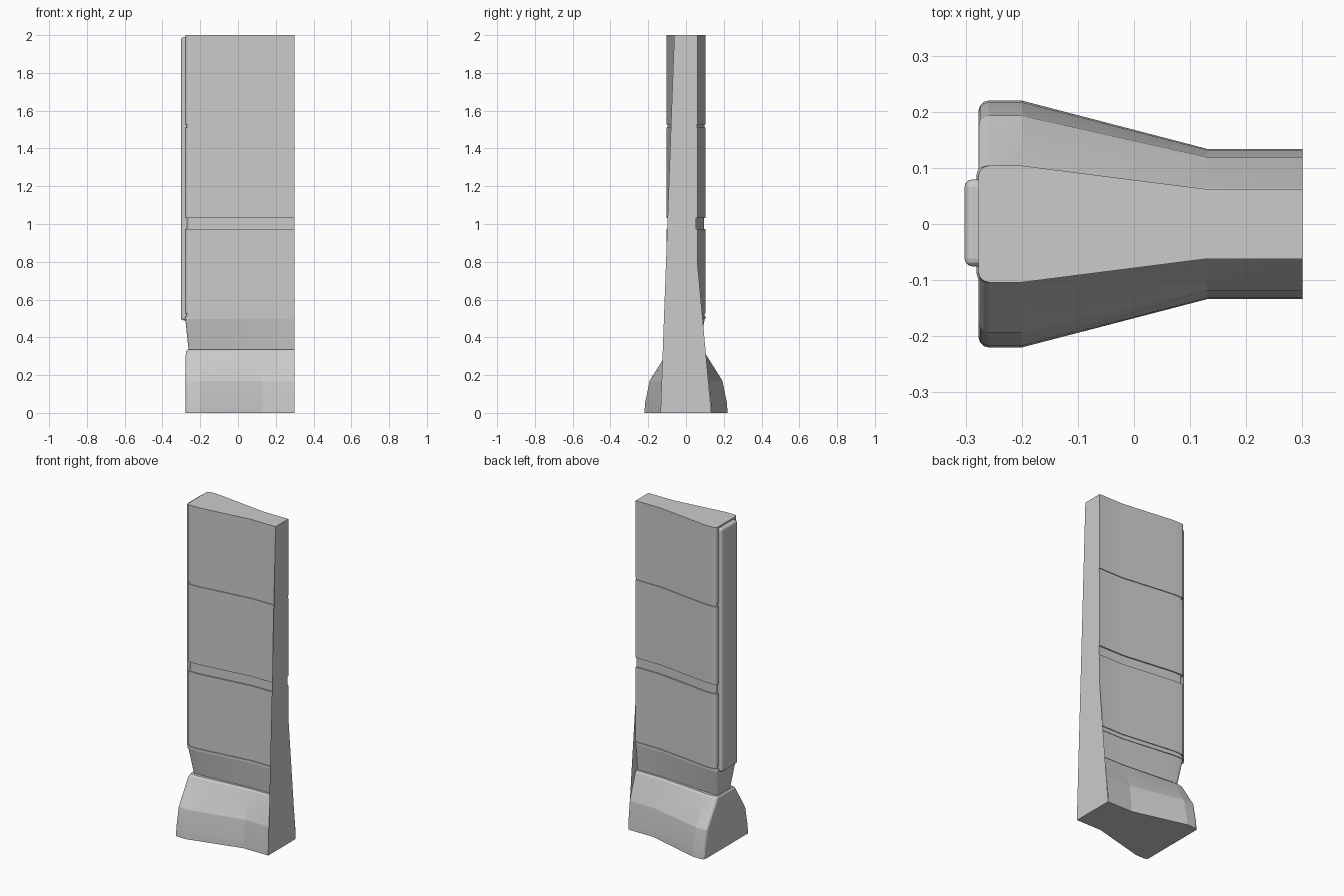
import bpy, bmesh, math

if "Cube" in bpy.data.objects:
    bpy.data.objects.remove(bpy.data.objects["Cube"])

RIGHT, KINK, SHOULDER = 0.30, 0.13, -0.20
R = 0.018  # rounding of the two wide-end corners


def section(z, wide, narrow, end=-0.277, inset=0.0):
    """Tapering outline at height z, open at the flat right end."""
    wide, narrow, end = wide - inset, narrow - inset, end + inset
    back = [(RIGHT, narrow), (KINK, narrow), (SHOULDER, wide)]
    for i in range(4):
        a = math.radians(90 + 30 * i)
        back.append((end + R + R * math.cos(a), wide - R + R * math.sin(a)))
    return [(x, y, z) for x, y in back] + [(x, -y, z) for x, y in reversed(back)]


def finish(name, bm):
    mesh = bpy.data.meshes.new(name)
    bm.to_mesh(mesh)
    bm.free()
    ob = bpy.data.objects.new(name, mesh)
    bpy.context.collection.objects.link(ob)
    bpy.ops.object.select_all(action='DESELECT')
    ob.select_set(True)
    bpy.context.view_layer.objects.active = ob
    bpy.ops.object.shade_smooth_by_angle(angle=math.radians(8))
    return ob


def loft(name, rings, cap_bottom=False, cap_top=False):
    bm = bmesh.new()
    loops = [[bm.verts.new(p) for p in ring] for ring in rings]
    for lo, hi in zip(loops, loops[1:]):
        for i in range(len(lo) - 1):
            bm.faces.new((lo[i], lo[i + 1], hi[i + 1], hi[i]))
    if cap_bottom:
        bm.faces.new(loops[0][::-1])
    if cap_top:
        bm.faces.new(loops[-1])
    return finish(name, bm)


WIDE, NARROW = 0.104, 0.062
neck_base = section(0.335, 0.068, 0.042, -0.262)

# flared foot, closed below, its rounded top ledge running in to the neck
loft("foot", [section(0, 0.22, 0.134), section(0.05, 0.217, 0.132),
              section(0.17, 0.193, 0.119), section(0.305, 0.108, 0.071),
              section(0.325, 0.096, 0.063, -0.275),
              section(0.335, 0.085, 0.055, -0.268), neck_base], cap_bottom=True)

# neck widening up to the underside of the wall
wall_base = section(0.497, WIDE, NARROW, -0.281)
loft("neck", [neck_base, section(0.497, 0.099, 0.059, -0.279), wall_base])

# upper wall with recessed horizontal joints
JOINTS = [(0.512, 0.525, 0.005), (0.974, 1.032, 0.008), (1.512, 1.527, 0.005)]
rings = [wall_base]
for low, high, depth in JOINTS:
    rings += [section(low, WIDE, NARROW),
              section(low, WIDE, NARROW, inset=depth),
              section(high, WIDE, NARROW, inset=depth),
              section(high, WIDE, NARROW)]
rings.append(section(2.0, WIDE, NARROW))
loft("wall", rings, cap_top=True)

# flat closing face on the right, wider than the wall towards the ground
bm = bmesh.new()
outline = [(-0.135, 0), (0.134, 0), (NARROW, 0.78)]
for low, high, depth in JOINTS[1:]:
    outline += [(NARROW, low), (NARROW - depth, low),
                (NARROW - depth, high), (NARROW, high)]
outline += [(NARROW, 2.0), (-NARROW, 2.0)]
bm.faces.new([bm.verts.new((RIGHT, y, z)) for y, z in outline])
finish("end_face", bm)

# rounded trim strip on the wide end
bm = bmesh.new()
bmesh.ops.create_cube(bm, size=1)
for v in bm.verts:
    v.co.x = -0.286 + v.co.x * 0.032
    v.co.y = 0.002 + v.co.y * 0.155
    v.co.z = 1.24 + v.co.z * 1.50
edges = [e for e in bm.edges if all(v.co.x < -0.29 for v in e.verts)]
edges += [e for e in bm.edges
          if abs(e.verts[0].co.x - e.verts[1].co.x) > 0.01]
bmesh.ops.bevel(bm, geom=edges, offset=0.014, segments=3, profile=0.5, affect='EDGES')
finish("end_trim", bm)
